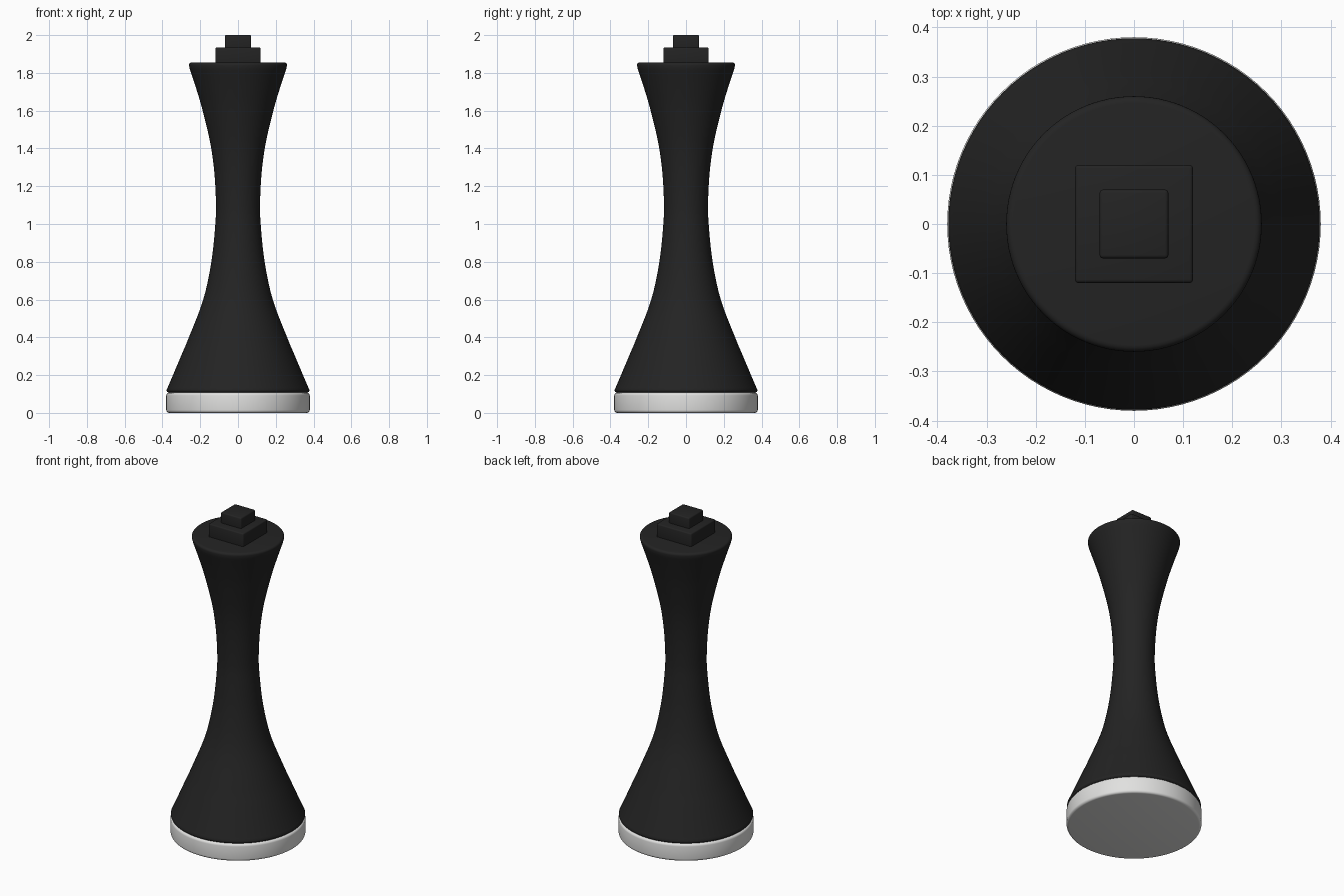
import bpy, bmesh, math

if "Cube" in bpy.data.objects:
    bpy.data.objects.remove(bpy.data.objects["Cube"])


def material(name, rgb):
    m = bpy.data.materials.new(name)
    m.diffuse_color = (*rgb, 1)
    m.use_nodes = True
    m.node_tree.nodes["Principled BSDF"].inputs["Base Color"].default_value = m.diffuse_color
    return m


BLACK = material("matte black", (0.017, 0.017, 0.017))
WHITE = material("off white", (0.75, 0.75, 0.74))


def finish(name, bm, mat, angle):
    bmesh.ops.recalc_face_normals(bm, faces=bm.faces)
    me = bpy.data.meshes.new(name)
    bm.to_mesh(me)
    bm.free()
    me.materials.append(mat)
    ob = bpy.data.objects.new(name, me)
    bpy.context.collection.objects.link(ob)
    bpy.ops.object.select_all(action='DESELECT')
    ob.select_set(True)
    bpy.context.view_layer.objects.active = ob
    bpy.ops.object.shade_smooth_by_angle(angle=math.radians(angle))
    return ob


def lathe(name, profile, mat, sides=96):
    """Revolve (radius, z) points and cap both ends."""
    bm = bmesh.new()
    rings = [[bm.verts.new((r * math.cos(math.tau * i / sides),
                            r * math.sin(math.tau * i / sides), z))
              for i in range(sides)] for r, z in profile]
    for a, b in zip(rings, rings[1:]):
        for i in range(sides):
            j = (i + 1) % sides
            bm.faces.new((a[i], a[j], b[j], b[i]))
    bm.faces.new(rings[0][::-1])
    bm.faces.new(rings[-1])
    return finish(name, bm, mat, 40)


def smooth_curve(pts, steps=6):
    """Catmull-Rom curve through the points."""
    p = [pts[0]] + pts + [pts[-1]]
    out = []
    for a, b, c, d in zip(p, p[1:], p[2:], p[3:]):
        for s in range(steps):
            t = s / steps
            out.append(tuple(0.5 * (2 * b[k] + (c[k] - a[k]) * t
                       + (2 * a[k] - 5 * b[k] + 4 * c[k] - d[k]) * t ** 2
                       + (3 * b[k] - a[k] - 3 * c[k] + d[k]) * t ** 3) for k in (0, 1)))
    return out + [pts[-1]]


def rounded_box(name, half, z0, z1, mat):
    bm = bmesh.new()
    bmesh.ops.create_cube(bm, size=1)
    for v in bm.verts:
        v.co = (v.co.x * 2 * half, v.co.y * 2 * half, z0 + (v.co.z + 0.5) * (z1 - z0))
    bmesh.ops.bevel(bm, geom=bm.edges[:], offset=0.007, segments=3,
                    profile=0.5, affect='EDGES')
    return finish(name, bm, mat, 40)


def corner(r, z, b, a0, a1, n=4):
    """Quarter-round fillet points around centre (r, z)."""
    return [(r + b * math.cos(math.radians(a0 + (a1 - a0) * i / n)),
             z + b * math.sin(math.radians(a0 + (a1 - a0) * i / n))) for i in range(n + 1)]


# White foot disc
lathe("base_disc", corner(0.365, 0.015, 0.015, -90, 0)
      + corner(0.365, 0.092, 0.015, 0, 90), WHITE)

# Waisted black body with softened rims
waist = smooth_curve([(0.372, 0.135), (0.340, 0.21), (0.302, 0.30), (0.260, 0.40),
                      (0.184, 0.60), (0.141, 0.80), (0.120, 1.0), (0.117, 1.12),
                      (0.126, 1.28), (0.147, 1.43), (0.187, 1.60), (0.219, 1.71),
                      (0.255, 1.82)])
lathe("body", corner(0.364, 0.121, 0.014, -90, 10) + waist
      + corner(0.246, 1.841, 0.014, 0, 90), BLACK)

# Stepped square top
rounded_box("lower_top_block", 0.12, 1.84, 1.935, BLACK)
rounded_box("upper_top_block", 0.07, 1.92, 2.0, BLACK)
